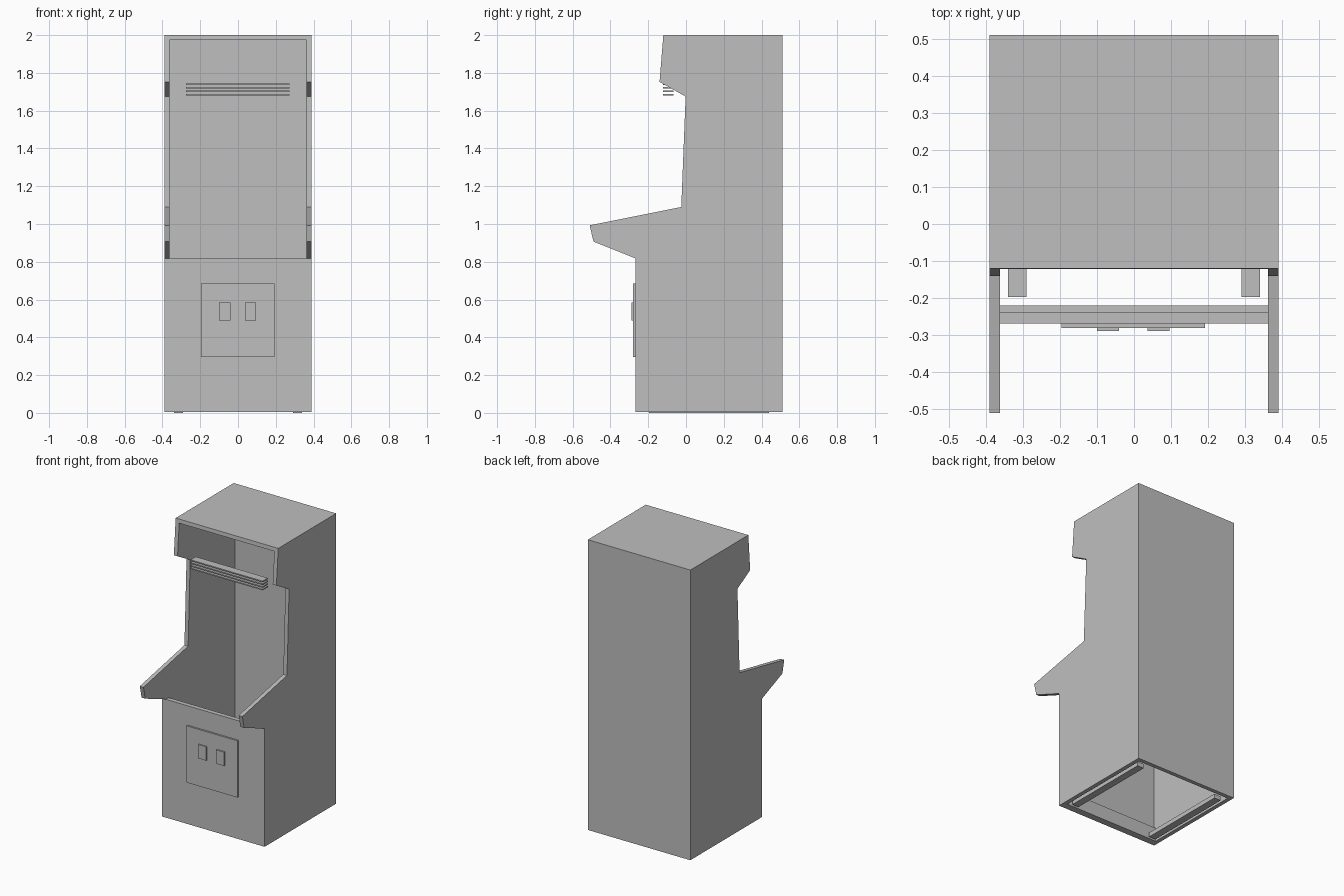
import bpy, bmesh

if "Cube" in bpy.data.objects:
    bpy.data.objects.remove(bpy.data.objects["Cube"])

# One plain grey for the whole cabinet
grey = bpy.data.materials.new("plain grey")
grey.diffuse_color = (0.52, 0.52, 0.52, 1)
grey.use_nodes = True
grey.node_tree.nodes["Principled BSDF"].inputs["Base Color"].default_value = grey.diffuse_color


def prism(name, profile, x0, x1):
    """Extrude a (y, z) outline from x0 to x1."""
    bm = bmesh.new()
    face = bm.faces.new([bm.verts.new((x0, y, z)) for y, z in profile])
    new = bmesh.ops.extrude_face_region(bm, geom=[face])["geom"]
    verts = [v for v in new if isinstance(v, bmesh.types.BMVert)]
    bmesh.ops.translate(bm, vec=(x1 - x0, 0, 0), verts=verts)
    bmesh.ops.recalc_face_normals(bm, faces=bm.faces)
    mesh = bpy.data.meshes.new(name)
    bm.to_mesh(mesh)
    bm.free()
    mesh.materials.append(grey)
    obj = bpy.data.objects.new(name, mesh)
    bpy.context.collection.objects.link(obj)
    return obj


def box(name, x0, x1, y0, y1, z0, z1):
    return prism(name, [(y0, z0), (y1, z0), (y1, z1), (y0, z1)], x0, x1)


BASE = 0.005      # cabinet hangs just above the floor on its skids
IN, OUT = 0.362, 0.39

# Side panels
side = [(0.51, BASE), (0.51, 2.0), (-0.12, 2.0), (-0.14, 1.752),
        (-0.002, 1.675), (-0.025, 1.09), (-0.51, 0.993), (-0.49, 0.907),
        (-0.268, 0.818), (-0.268, BASE)]
prism("right_side_panel", side, IN, OUT)
prism("left_side_panel", side, -OUT, -IN)

# Back, top and lower front panels
box("back_panel", -IN, IN, 0.482, 0.51, BASE, 2.0)
prism("top_panel", [(0.482, 1.973), (0.482, 2.0), (-0.12, 2.0), (-0.122, 1.973)], -IN, IN)
box("front_panel", -IN, IN, -0.268, -0.237, BASE, 0.818)
box("kick_board", -IN, IN, -0.237, -0.22, BASE, 0.10)

# Coin door with two coin slots
box("coin_door", -0.195, 0.192, -0.28, -0.268, 0.295, 0.685)
for name, x in (("left_coin_slot", -0.07), ("right_coin_slot", 0.066)):
    box(name, x - 0.03, x + 0.03, -0.289, -0.28, 0.49, 0.585)

# Speaker grille slats under the marquee
for i in range(4):
    z = 1.681 + i * 0.0185
    box(f"speaker_slat_{i + 1}", -0.275, 0.273, -0.122, -0.066, z, z + 0.008)

# Floor skids
for name, s in (("right_skid", 1), ("left_skid", -1)):
    box(name, s * 0.29, s * 0.34, -0.197, 0.44, 0.0, 0.03)
